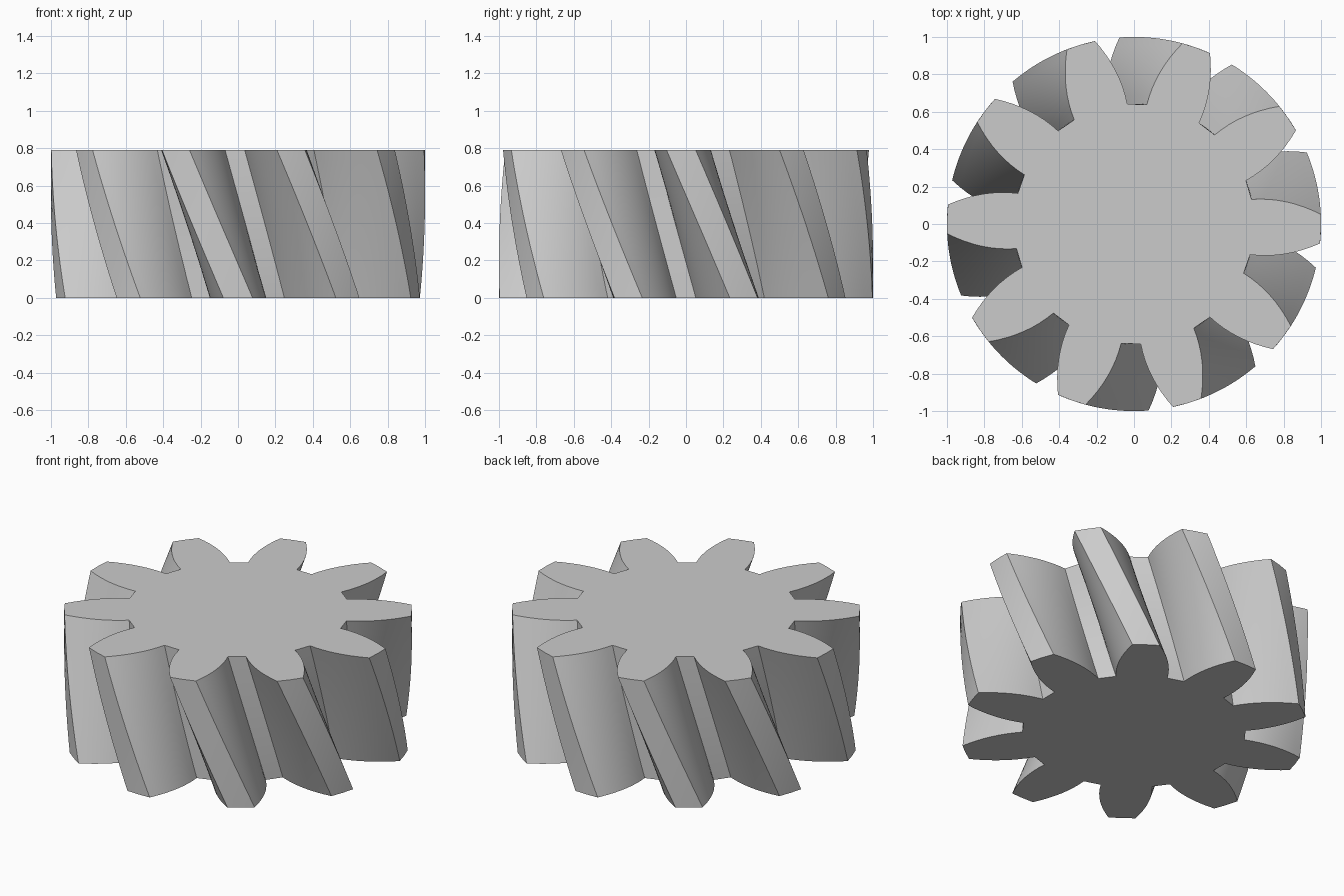
import bpy
import bmesh
from math import cos, sin, radians
from mathutils import Vector, Matrix

cube = bpy.data.objects.get("Cube")
if cube:
    bpy.data.objects.remove(cube, do_unlink=True)

TEETH = 10
HEIGHT = 0.79
LAYERS = 16
BOTTOM_TURN = radians(18)     # tooth angle at the bottom
TWIST = radians(-19.5)        # turn from bottom to top
ROOT_X, TIP_X = 0.625, 0.997
FLANK_STEPS = 8


def half_width(x):
    """Half thickness of a tooth, bulging slightly then narrowing to the tip."""
    d = x - ROOT_X
    return 0.148 - 0.0815 * d - 0.767 * d * (x - 0.858)


def tooth_profile():
    """One tooth pointing along +x, listed counter-clockwise."""
    xs = [ROOT_X + (TIP_X - ROOT_X) * i / FLANK_STEPS for i in range(FLANK_STEPS + 1)]
    lower = [Vector((x, -half_width(x), 0)) for x in xs]
    upper = [Vector((p.x, -p.y, 0)) for p in reversed(lower)]
    return lower + [Vector((1, 0, 0))] + upper


# Full outline of the gear
outline = []
for k in range(TEETH):
    turn = Matrix.Rotation(radians(360 / TEETH * k), 3, 'Z')
    outline += [turn @ p for p in tooth_profile()]

# Twisted stack of outlines, joined into walls and capped
bm = bmesh.new()
rings = []
for i in range(LAYERS + 1):
    t = i / LAYERS
    turn = Matrix.Rotation(BOTTOM_TURN + TWIST * t, 3, 'Z')
    rise = Vector((0, 0, HEIGHT * t))
    rings.append([bm.verts.new(turn @ p + rise) for p in outline])

count = len(outline)
for low, high in zip(rings, rings[1:]):
    for j in range(count):
        n = (j + 1) % count
        bm.faces.new((low[j], low[n], high[n], high[j]))
bm.faces.new(list(reversed(rings[0])))
bm.faces.new(rings[-1])

mesh = bpy.data.meshes.new("helical_gear")
bm.to_mesh(mesh)
bm.free()
gear = bpy.data.objects.new("helical_gear", mesh)
bpy.context.collection.objects.link(gear)

# Plain grey metal
colour = (0.6, 0.6, 0.6, 1)
metal = bpy.data.materials.new("light_grey")
metal.use_nodes = True
metal.diffuse_color = colour
metal.node_tree.nodes["Principled BSDF"].inputs["Base Color"].default_value = colour
mesh.materials.append(metal)

# Smooth flanks with crisp edges
bpy.ops.object.select_all(action='DESELECT')
gear.select_set(True)
bpy.context.view_layer.objects.active = gear
bpy.ops.object.shade_smooth_by_angle(angle=radians(30))
